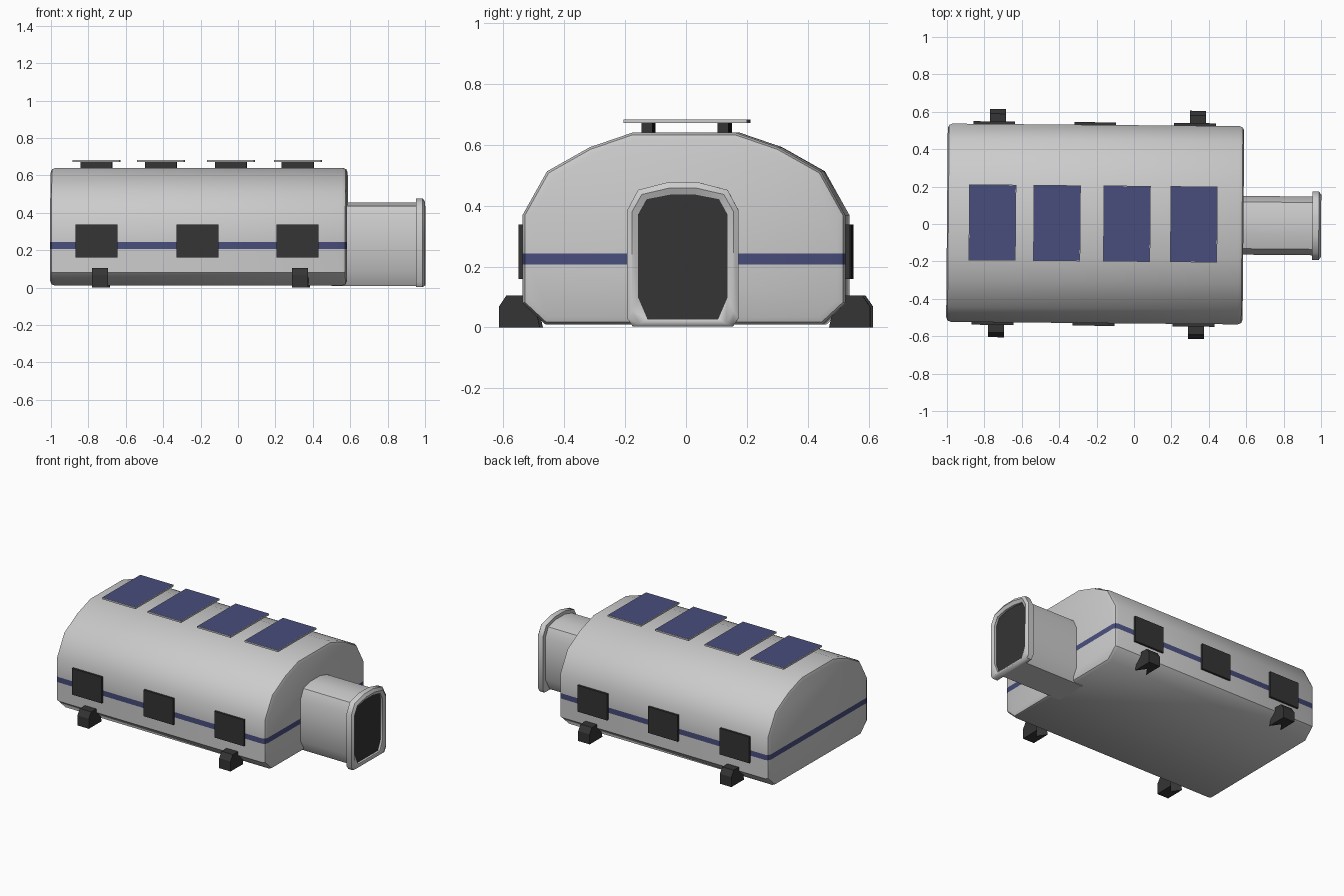
import bpy, bmesh, math
from mathutils import Matrix, Vector

if "Cube" in bpy.data.objects:
    bpy.data.objects.remove(bpy.data.objects["Cube"])


def material(name, rgb):
    m = bpy.data.materials.new(name)
    m.use_nodes = True
    m.diffuse_color = (*rgb, 1)
    m.node_tree.nodes["Principled BSDF"].inputs["Base Color"].default_value = (*rgb, 1)
    return m


GREY = material("light grey", (0.6, 0.6, 0.6))
BLUE = material("navy blue", (0.065, 0.075, 0.2))
DARK = material("charcoal", (0.035, 0.035, 0.035))

# The whole module is turned very slightly about its hull centre
PIVOT = Matrix.Translation((-0.21, 0, 0))
TURN = PIVOT @ Matrix.Rotation(math.radians(-0.5), 4, "Z") @ PIVOT.inverted()


def finish(name, bm, mats, smooth=None):
    bmesh.ops.recalc_face_normals(bm, faces=bm.faces)
    bm.transform(TURN)
    mesh = bpy.data.meshes.new(name)
    bm.to_mesh(mesh)
    bm.free()
    for m in mats:
        mesh.materials.append(m)
    ob = bpy.data.objects.new(name, mesh)
    bpy.context.collection.objects.link(ob)
    if smooth:
        bpy.ops.object.select_all(action="DESELECT")
        ob.select_set(True)
        bpy.context.view_layer.objects.active = ob
        bpy.ops.object.shade_smooth_by_angle(angle=math.radians(smooth))
    return ob


def loft(rings):
    """Skin a list of (x, [(y, z), ...]) sections and cap both ends."""
    bm = bmesh.new()
    loops = [[bm.verts.new((x, y, z)) for y, z in pts] for x, pts in rings]
    n = len(loops[0])
    for a, b in zip(loops, loops[1:]):
        for i in range(n):
            j = (i + 1) % n
            bm.faces.new((a[i], a[j], b[j], b[i]))
    bm.faces.new(loops[0])
    bm.faces.new(loops[-1])
    return bm


def box(name, lo, hi, mats):
    bm = bmesh.new()
    lo, hi = Vector(lo), Vector(hi)
    size = hi - lo
    mat = Matrix.Translation((lo + hi) / 2) @ Matrix.Diagonal((*size, 1))
    bmesh.ops.create_cube(bm, size=1, matrix=mat)
    return bm


def mirrored(half):
    return half + [(-y, z) for y, z in reversed(half)]


# Hull: arched section with softened ends and a stripe cut around it
hull = mirrored([(0.455, 0.01), (0.53, 0.08), (0.53, 0.37), (0.45, 0.513),
                 (0.31, 0.592), (0.17, 0.64)])
X0, X1 = -1.0, 0.585
bm = loft([(X0, hull), (X1, hull)])
ends = [e for e in bm.edges if abs(e.verts[0].co.x - e.verts[1].co.x) < 1e-5]
bmesh.ops.bevel(bm, geom=ends, offset=0.025, segments=2, profile=0.5, affect="EDGES")
STRIPE = (0.207, 0.243)
for z in STRIPE:
    bmesh.ops.bisect_plane(bm, geom=bm.verts[:] + bm.edges[:] + bm.faces[:],
                           plane_co=(0, 0, z), plane_no=(0, 0, 1))
for f in bm.faces:
    f.material_index = int(STRIPE[0] < f.calc_center_median().z < STRIPE[1])
finish("hull", bm, [GREY, BLUE], 40)

# Entry tunnel
tunnel = mirrored([(0.11, 0.008), (0.157, 0.09), (0.157, 0.37), (0.125, 0.435),
                   (0.05, 0.455)])
finish("entry_tunnel", loft([(0.5, tunnel), (0.96, tunnel)]), [GREY], 40)

# Rounded door frame with a recessed dark door
outer = mirrored([(0.165, 0.004), (0.183, 0.03), (0.183, 0.385), (0.147, 0.452),
                  (0.05, 0.477)])
middle = mirrored([(0.142, 0.012), (0.167, 0.055), (0.167, 0.38), (0.135, 0.437),
                   (0.045, 0.458)])
inner = mirrored([(0.115, 0.028), (0.146, 0.1), (0.146, 0.37), (0.118, 0.42),
                  (0.04, 0.435)])
bm = loft([(0.952, tunnel), (0.952, outer), (0.988, outer), (1.0, middle),
           (0.99, inner), (0.975, inner)])
bm.faces.ensure_lookup_table()
bm.faces[-1].material_index = 1
finish("door_frame", bm, [GREY, DARK], 50)

# Windows on both sides
for side, tag in ((1, "back"), (-1, "front")):
    for i, x in enumerate((-0.752, -0.212, 0.322)):
        ys = sorted((side * 0.5, side * 0.544))
        bm = box("window", (x - 0.112, ys[0], 0.16), (x + 0.112, ys[1], 0.338), None)
        finish(f"{tag}_window_{i + 1}", bm, [DARK])

# Feet, each with a V notch on its inner edge
for side, tag in ((1, "back"), (-1, "front")):
    for i, x in enumerate((-0.733, 0.337)):
        def section(reach):
            pts = [(reach, 0), (0.61, 0), (0.61, 0.068), (0.585, 0.105),
                   (0.515, 0.105), (reach + 0.01, 0.045)]
            return [(side * y, z) for y, z in pts]
        bm = loft([(x - 0.043, section(0.475)), (x, section(0.535)),
                   (x + 0.043, section(0.475))])
        finish(f"{tag}_foot_{i + 1}", bm, [DARK])

# Roof solar panels on paired rails
for i, x in enumerate((-0.757, -0.412, -0.038, 0.32)):
    bm = box("panel", (x - 0.126, -0.2, 0.672), (x + 0.126, 0.206, 0.683), None)
    top = [f for f in bm.faces if f.calc_center_median().z > 0.68]
    bmesh.ops.inset_region(bm, faces=top, thickness=0.004)
    top[0].material_index = 1
    finish(f"solar_panel_{i + 1}", bm, [GREY, BLUE])
    for y, tag in ((-0.123, "front"), (0.127, "back")):
        bm = box("rail", (x - 0.085, y - 0.018, 0.62), (x + 0.085, y + 0.018, 0.674), None)
        finish(f"{tag}_panel_rail_{i + 1}", bm, [DARK])
